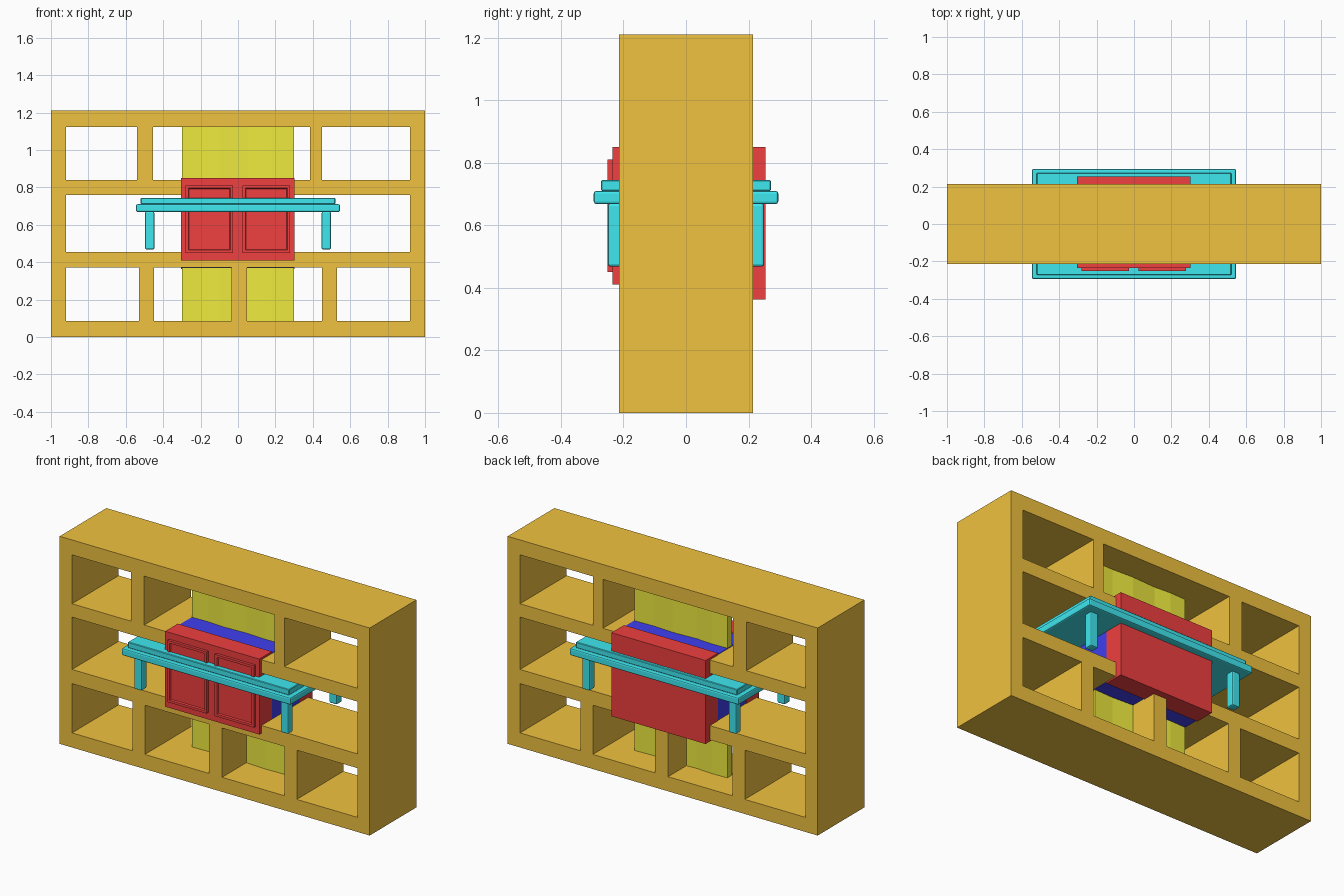
import bpy, bmesh

if "Cube" in bpy.data.objects:
    bpy.data.objects.remove(bpy.data.objects["Cube"])

def mat(name, c):
    m = bpy.data.materials.new(name)
    m.diffuse_color = (*c, 1)
    m.use_nodes = True
    m.node_tree.nodes["Principled BSDF"].inputs["Base Color"].default_value = m.diffuse_color
    return m

ORANGE = mat("orange", (0.87, 0.54, 0.05))
RED = mat("red", (0.87, 0.05, 0.05))
CYAN = mat("cyan", (0.05, 0.80, 0.87))
BLUE = mat("blue", (0.05, 0.05, 0.87))
YELLOW = mat("yellow", (0.87, 0.83, 0.05))

def finish(name, bm, material):
    me = bpy.data.meshes.new(name)
    bmesh.ops.recalc_face_normals(bm, faces=bm.faces)
    bm.to_mesh(me)
    bm.free()
    me.materials.append(material)
    ob = bpy.data.objects.new(name, me)
    bpy.context.collection.objects.link(ob)
    return ob

def box(name, x, y, z, material, bevel=0, segments=1):
    bm = bmesh.new()
    bmesh.ops.create_cube(bm, size=1)
    for v in bm.verts:
        v.co = [r[0] if c < 0 else r[1] for c, r in zip(v.co, (x, y, z))]
    ob = finish(name, bm, material)
    if bevel:
        b = ob.modifiers.new("bevel", 'BEVEL')
        b.width, b.segments = bevel, segments
    return ob

# Shelf unit: sides, full-width boards, dividers between them
D = (-0.215, 0.215)
for n, x in (("left", (-1, -0.92)), ("right", (0.92, 1))):
    box(n + "_side", x, D, (0, 1.21), ORANGE)
for n, z in (("base", (0, 0.085)), ("lower", (0.372, 0.455)),
             ("upper", (0.76, 0.838)), ("top", (1.123, 1.21))):
    box(n + "_board", (-0.92, 0.92), D, z, ORANGE)
for x in ((-0.54, -0.455), (0.385, 0.45)):
    box("upper_divider", x, D, (0.838, 1.123), ORANGE)
for x in ((-0.53, -0.45), (-0.035, 0.048), (0.45, 0.53)):
    box("lower_divider", x, D, (0.085, 0.372), ORANGE)

# Cabinet: body, front, back and two raised doors
box("cabinet_body", (-0.302, 0.302), (-0.12, 0.14), (0.368, 0.841), BLUE)
box("cabinet_front", (-0.305, 0.302), (-0.235, -0.12), (0.41, 0.85), RED)
box("cabinet_back", (-0.305, 0.302), (0.14, 0.255), (0.363, 0.85), RED)

# Doors are slabs with a shallow recessed panel
for n, x in (("left", (-0.28, -0.027)), ("right", (0.025, 0.278))):
    ob = box(n + "_door", x, (-0.251, -0.235), (0.45, 0.81), RED)
    bm = bmesh.new()
    bm.from_mesh(ob.data)
    bm.faces.ensure_lookup_table()
    front = [f for f in bm.faces if f.normal.y < -0.9]
    bmesh.ops.inset_region(bm, faces=front, thickness=0.02)
    bmesh.ops.inset_region(bm, faces=front, thickness=0.006, depth=-0.008)
    bm.to_mesh(ob.data)
    bm.free()

# Table: wide lower slab, smaller upper slab, four chamfered legs
box("table_rim", (-0.545, 0.545), (-0.295, 0.295), (0.668, 0.71), CYAN, 0.008, 2)
box("table_top", (-0.52, 0.52), (-0.272, 0.272), (0.71, 0.744), CYAN, 0.003)
for sx in (-1, 1):
    for sy in (-1, 1):
        box("table_leg", sorted((sx * 0.447, sx * 0.497)),
            sorted((sy * 0.2, sy * 0.25)), (0.468, 0.67), CYAN, 0.008, 2)

# Upright panel with a gently waved front and back
wave = [(-0.3, 0.0), (-0.2, 0.003), (-0.1, -0.004), (0.05, 0.003), (0.18, -0.004), (0.3, 0.0)]
bm = bmesh.new()
outline = [(x, 0.005 + w) for x, w in wave] + [(x, 0.047 + w) for x, w in reversed(wave)]
face = bm.faces.new([bm.verts.new((x, y, 0.03)) for x, y in outline])
ext = bmesh.ops.extrude_face_region(bm, geom=[face])
top = [g for g in ext["geom"] if isinstance(g, bmesh.types.BMVert)]
bmesh.ops.translate(bm, verts=top, vec=(0, 0, 1.15))
finish("upright_panel", bm, YELLOW)
